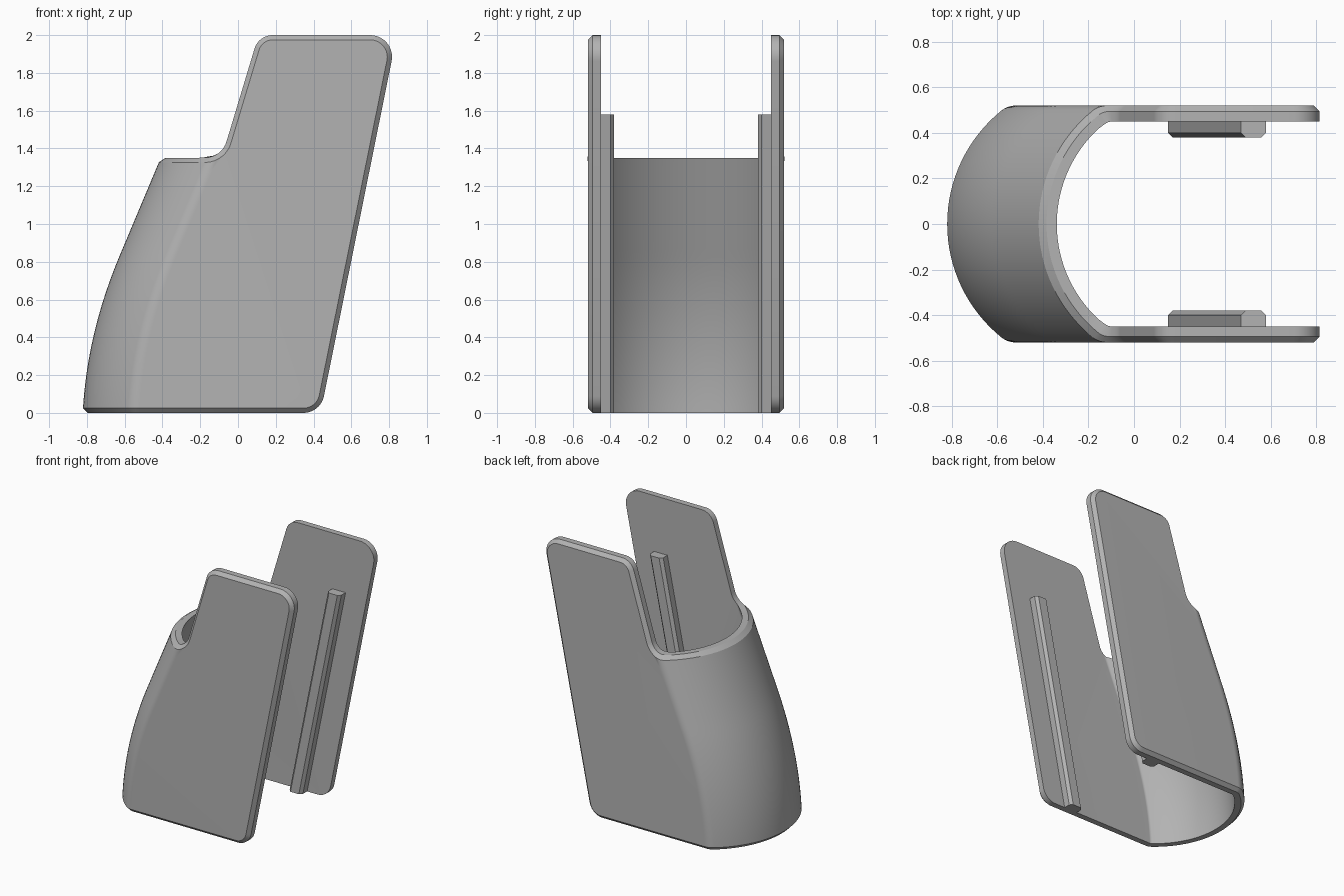
import bpy, bmesh, math
from mathutils import Vector

if "Cube" in bpy.data.objects:
    bpy.data.objects.remove(bpy.data.objects["Cube"])

grey = bpy.data.materials.new("plain grey")
grey.use_nodes = True
grey.diffuse_color = (0.45, 0.45, 0.45, 1)
grey.node_tree.nodes["Principled BSDF"].inputs["Base Color"].default_value = (0.45, 0.45, 0.45, 1)

HALF, THICK = 0.52, 0.07          # half width and wall thickness
RADIUS, CORNER = 0.64, 0.10       # back curve and its rounded corners
STEP, TOP = 1.35, 2.0             # height of the back and of the side walls
ROWS = 28


def back_x(z):
    """Back silhouette: a curve that runs into a straight slope."""
    bend = 0.835
    if z < bend:
        return -0.822 + 0.05 * z + 0.222 * z * z
    return back_x(bend - 1e-6) + 0.42 * (z - bend)


def fillet(corner, before, after, radius, steps=10):
    """Points of a rounded corner between two straight lines."""
    c = Vector(corner)
    a, b = (Vector(before) - c).normalized(), (Vector(after) - c).normalized()
    half = a.angle(b) / 2
    centre = c + (a + b).normalized() * radius / math.sin(half)
    start = c + a * radius / math.tan(half) - centre
    end = c + b * radius / math.tan(half) - centre
    sweep = start.angle(end)
    return [centre + (start * math.sin(sweep * (1 - i / steps)) + end * math.sin(sweep * i / steps))
            / math.sin(sweep) for i in range(steps + 1)]


# Side wall outline, from the back step round to the bottom
step, top_back, top_front, low_front = (-0.087, STEP), (0.109, TOP), (0.841, TOP), (0.437, 0)
notch = fillet(step, (-1, STEP), top_back, 0.12)
outline = (notch + fillet(top_back, step, top_front, 0.10)
           + fillet(top_front, top_back, low_front, 0.115)
           + fillet(low_front, top_front, (-1, 0), 0.11))


def top_z(x):
    """Height of the upper rim at x near the notch."""
    for p, q in zip(notch, notch[1:]):
        if p.x <= x <= q.x:
            return p.y + (q.y - p.y) * (x - p.x) / (q.x - p.x)
    return STEP


def section(inset):
    """Half of the back's cross-section as (distance from back, y)."""
    cy = HALF - CORNER
    cx = math.sqrt((RADIUS - CORNER) ** 2 - cy ** 2)
    turn = math.atan2(cy, cx)
    pts = []
    for i in range(17):
        a = turn * i / 16
        r = RADIUS - inset
        pts.append((RADIUS - r * math.cos(a), r * math.sin(a)))
    for i in range(1, 9):
        a = turn + (math.pi / 2 - turn) * i / 8
        r = CORNER - inset
        pts.append((RADIUS - cx - r * math.cos(a), cy + r * math.sin(a)))
    return pts


def build_skin(bm, inset, side, index):
    """One half of the outer or inner skin; returns its border loop."""
    columns = []
    for d, y in section(inset):
        z = STEP
        for _ in range(12):
            z = top_z(back_x(z) + d)
        columns.append([bm.verts.new((back_x(z * k / ROWS) + d, side * y, z * k / ROWS))
                        for k in range(ROWS + 1)])
    for a, b in zip(columns, columns[1:]):
        for k in range(ROWS):
            bm.faces.new((a[k], b[k], b[k + 1], a[k + 1])).material_index = index
    seam = columns[-1]
    edge = [bm.verts.new((p.x, side * (HALF - inset), p.y))
            for p in outline if p.x > seam[-1].co.x + 0.004]
    bm.faces.new(seam + edge).material_index = index
    return [c[-1] for c in columns] + edge + [c[0] for c in reversed(columns)]


def finish(bm, name):
    bmesh.ops.recalc_face_normals(bm, faces=bm.faces[:])
    mesh = bpy.data.meshes.new(name)
    bm.to_mesh(mesh)
    bm.free()
    mesh.materials.append(grey)
    obj = bpy.data.objects.new(name, mesh)
    bpy.context.collection.objects.link(obj)
    return obj


# Shell: two skins joined by a rim, with the outer rim edge chamfered
bm = bmesh.new()
for side in (-1, 1):
    outer = build_skin(bm, 0, side, 0)
    inner = build_skin(bm, THICK, side, 2)
    for i in range(len(outer) - 1):
        bm.faces.new((outer[i], outer[i + 1], inner[i + 1], inner[i])).material_index = 1
bmesh.ops.remove_doubles(bm, verts=bm.verts[:], dist=1e-5)
bmesh.ops.recalc_face_normals(bm, faces=bm.faces[:])
rim = [e for e in bm.edges if {f.material_index for f in e.link_faces} == {0, 1}]
bmesh.ops.bevel(bm, geom=rim, offset=0.025, segments=1, profile=0.5, affect='EDGES')
for f in bm.faces:
    f.material_index = 0
shell = finish(bm, "curved_shell")
bpy.context.view_layer.objects.active = shell
shell.select_set(True)
bpy.ops.object.shade_smooth_by_angle(angle=math.radians(30))

# Slanted guide rails on the inner faces of the walls
rail_section = [(0, 0.46), (0, 0.40), (0.02, 0.38), (0.09, 0.38), (0.11, 0.40), (0.11, 0.46)]
for side, name in ((-1, "right_rail"), (1, "left_rail")):
    bm = bmesh.new()
    low, high = [[bm.verts.new((x0 + x, side * y, z)) for x, y in rail_section]
                 for x0, z in ((0.15, 0.0), (0.47, 1.58))]
    bm.faces.new(low)
    bm.faces.new(high)
    for i in range(len(low)):
        j = (i + 1) % len(low)
        bm.faces.new((low[i], low[j], high[j], high[i]))
    finish(bm, name)
